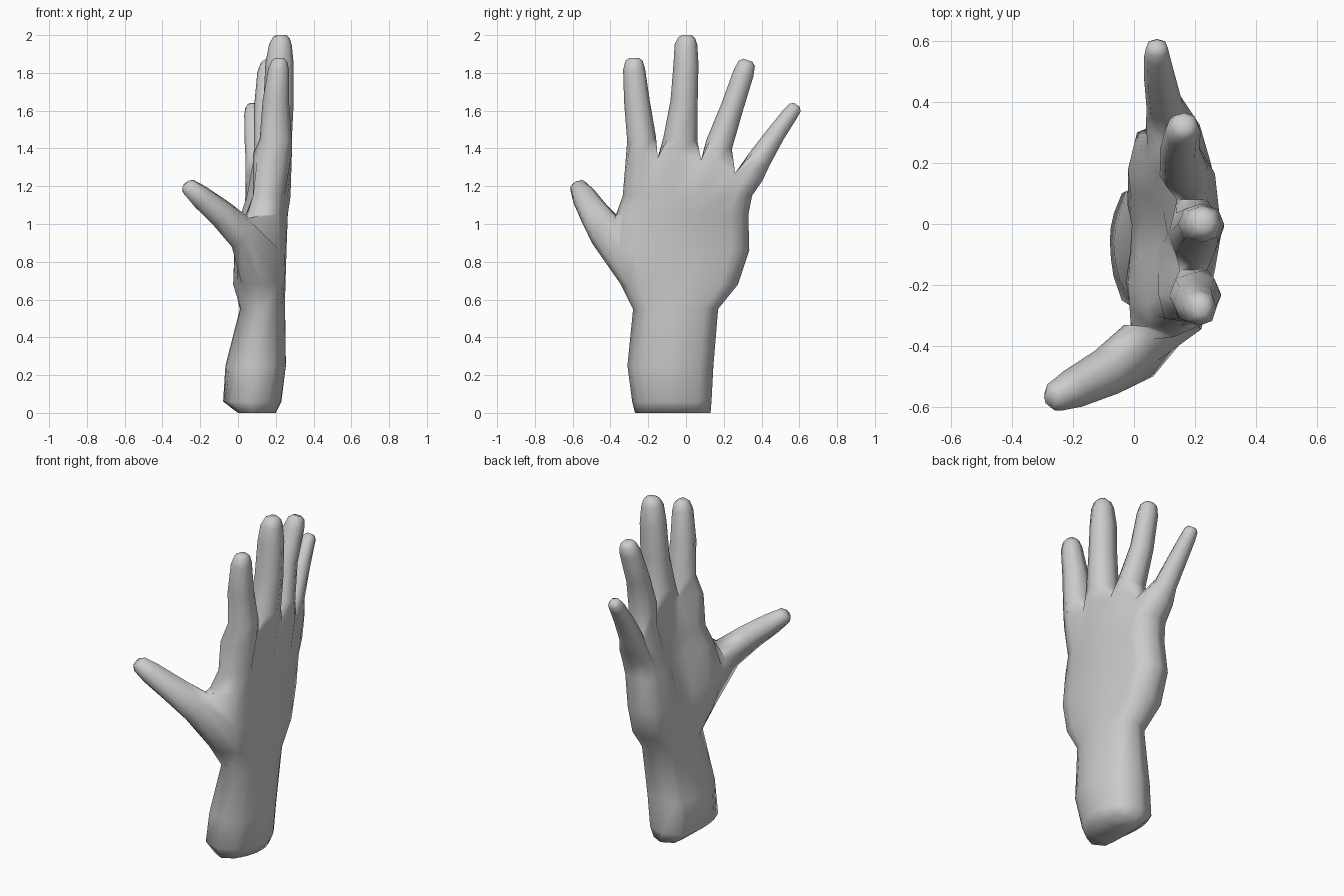
import bpy
import bmesh
import math
from mathutils import Vector

cube = bpy.data.objects.get("Cube")
if cube:
    bpy.data.objects.remove(cube, do_unlink=True)

# Flat colour
skin = bpy.data.materials.new("plain_grey")
skin.use_nodes = True
grey = (0.6, 0.6, 0.6, 1)
skin.diffuse_color = grey
skin.node_tree.nodes["Principled BSDF"].inputs["Base Color"].default_value = grey

bm = bmesh.new()


def sample_back(values, t):
    """Quadratic through a start, middle and end value."""
    start, middle, end = values
    return (start * (1 - t) * (1 - 2 * t) + middle * 4 * t * (1 - t)
            + end * t * (2 * t - 1))


def sample_palm(values, t):
    """Straight steps through evenly spaced values."""
    position = t * (len(values) - 1)
    i = min(int(position), len(values) - 2)
    return values[i] + (values[i + 1] - values[i]) * (position - i)


def make_ring(back, palm, low_side, high_side):
    """Cross-section: back and palm columns plus one vertex on each side."""
    return {
        "back": [bm.verts.new(p) for p in back],
        "palm": [bm.verts.new(p) for p in palm],
        "low": bm.verts.new(low_side),
        "high": bm.verts.new(high_side),
    }


def ring_loop(ring):
    return ring["back"] + [ring["high"]] + ring["palm"][::-1] + [ring["low"]]


def bridge(loop_a, loop_b, skip=()):
    count = len(loop_a)
    for i in range(count):
        if i not in skip:
            j = (i + 1) % count
            bm.faces.new((loop_a[i], loop_a[j], loop_b[j], loop_b[i]))


def grow_digit(base_loop, stations):
    """Extend an eight-vertex opening along stations (centre, half width, half depth)."""
    centres = [Vector(s[:3]) for s in stations]
    loop = base_loop
    last = len(stations) - 1
    corner = 0.74
    outline = ((-corner, corner), (0, 1), (corner, corner), (1, 0),
               (corner, -corner), (0, -1), (-corner, -corner), (-1, 0))
    for i, (centre, station) in enumerate(zip(centres, stations)):
        along = (centres[min(i + 1, last)] - centres[max(i - 1, 0)]).normalized()
        depth = Vector((1, 0, 0))
        depth = (depth - along * depth.dot(along)).normalized()
        side = along.cross(depth)
        half_width, half_depth = station[3:]
        new_loop = [bm.verts.new(centre + side * (u * half_width) + depth * (v * half_depth))
                    for u, v in outline]
        bridge(loop, new_loop)
        loop = new_loop
    bm.faces.new(loop)


# Knuckle row: two columns per finger, shared at the webs
knuckle_y = [-.31, -.23, -.15, -.035, .08, .165, .26, .325, .39]
knuckle_z = [1.33, 1.37, 1.35, 1.37, 1.34, 1.33, 1.27, 1.27, 1.23]
knuckle_back = [.24, .285, .24, .285, .24, .265, .21, .215, .17]
knuckle_palm = [.1, .08, .15, .11, .14, .08, .09, .04, .05]
span = knuckle_y[-1] - knuckle_y[0]
columns = [(y - knuckle_y[0]) / span for y in knuckle_y]

# Forearm and palm sections: height, side limits, back profile, palm profile
sections = [
    (0, -.27, .13, (.14, .2, .15), (.01, 0, 0, 0, .01)),
    (.06, -.285, .135, (.16, .23, .17), (-.04, -.07, -.08, -.075, -.04)),
    (.25, -.31, .145, (.19, .255, .18), (.0, -.05, -.07, -.055, -.02)),
    (.55, -.28, .17, (.2, .25, .2), (.06, .02, .01, .01, .04)),
    (.68, -.345, .275, (.22, .25, .19), (.02, -.03, 0, -.03, .01)),
    (.86, -.38, .335, (.22, .255, .18), (-.01, -.02, .04, -.03, .01)),
    (1.05, -.37, .33, (.21, .265, .2), (.05, .04, .1, .01, .03)),
    (1.15, -.335, .35, (.22, .28, .21), (.08, .08, .11, .05, .04)),
]
rings = []
for z, low, high, back, palm in sections:
    inset = 0.035
    ys = [low + inset + t * (high - low - 2 * inset) for t in columns]
    rings.append(make_ring(
        [(sample_back(back, t), y, z) for t, y in zip(columns, ys)],
        [(sample_palm(palm, t), y, z) for t, y in zip(columns, ys)],
        ((back[0] + palm[0]) / 2, low, z),
        ((back[-1] + palm[-1]) / 2, high, z)))

knuckles = make_ring(
    list(zip(knuckle_back, knuckle_y, knuckle_z)),
    list(zip(knuckle_palm, knuckle_y, knuckle_z)),
    (.17, knuckle_y[0] - .01, knuckle_z[0]),
    (.11, knuckle_y[-1] + .015, knuckle_z[-1]))
rings.append(knuckles)

# Skin the sections, leaving an opening on one side for the thumb
thumb_rows = (4, 5)
for i in range(len(rings) - 1):
    loop = ring_loop(rings[i])
    opening = (len(loop) - 1, len(loop) - 2) if i in thumb_rows else ()
    bridge(loop, ring_loop(rings[i + 1]), opening)
bm.faces.new(ring_loop(rings[0]))

# Web vertices between neighbouring fingers
webs = [knuckles["low"]]
for c in (2, 4, 6):
    middle = (knuckles["back"][c].co + knuckles["palm"][c].co) / 2
    webs.append(bm.verts.new(middle - Vector((0, 0, .015))))
webs.append(knuckles["high"])

# Fingers: index, middle, ring, little
fingers = [
    [(.2, -.235, 1.45, .077, .085), (.2, -.26, 1.65, .068, .07),
     (.215, -.275, 1.82, .058, .055), (.22, -.275, 1.865, .045, .04),
     (.22, -.275, 1.88, .025, .02)],
    [(.2, -.03, 1.45, .09, .085), (.215, -.01, 1.65, .072, .08),
     (.22, 0, 1.85, .066, .075), (.225, 0, 1.95, .06, .06),
     (.23, .005, 1.985, .045, .045), (.23, .005, 2, .025, .025)],
    [(.165, .175, 1.42, .072, .08), (.15, .245, 1.62, .06, .065),
     (.16, .305, 1.8, .055, .058), (.165, .322, 1.85, .045, .045),
     (.165, .328, 1.867, .025, .025)],
    [(.1, .39, 1.345, .063, .06), (.085, .475, 1.475, .05, .052),
     (.075, .55, 1.58, .042, .042), (.075, .577, 1.615, .036, .036),
     (.075, .588, 1.63, .02, .02)],
]
for f, stations in enumerate(fingers):
    a = 2 * f
    back = knuckles["back"][a:a + 3]
    palm = knuckles["palm"][a:a + 3]
    grow_digit(back + [webs[f + 1]] + palm[::-1] + [webs[f]], stations)

# Thumb
lower, centre, upper = rings[4:7]
thumb_base = [lower["back"][0], centre["back"][0], upper["back"][0], upper["low"],
              upper["palm"][0], centre["palm"][0], lower["palm"][0], lower["low"]]
grow_digit(thumb_base, [
    (.015, -.415, .955, .1, .085), (-.09, -.485, 1.055, .08, .072),
    (-.2, -.54, 1.145, .065, .06), (-.26, -.568, 1.195, .048, .046),
    (-.275, -.575, 1.21, .026, .026)])
# Loose side vertex inside the thumb opening
bm.verts.remove(centre["low"])

bmesh.ops.recalc_face_normals(bm, faces=bm.faces)
mesh = bpy.data.meshes.new("hand")
bm.to_mesh(mesh)
bm.free()
mesh.materials.append(skin)
hand = bpy.data.objects.new("hand", mesh)
bpy.context.collection.objects.link(hand)

# Smooth shading with the hard creases kept
bpy.ops.object.select_all(action="DESELECT")
hand.select_set(True)
bpy.context.view_layer.objects.active = hand
bpy.ops.object.shade_smooth_by_angle(angle=math.radians(75))
